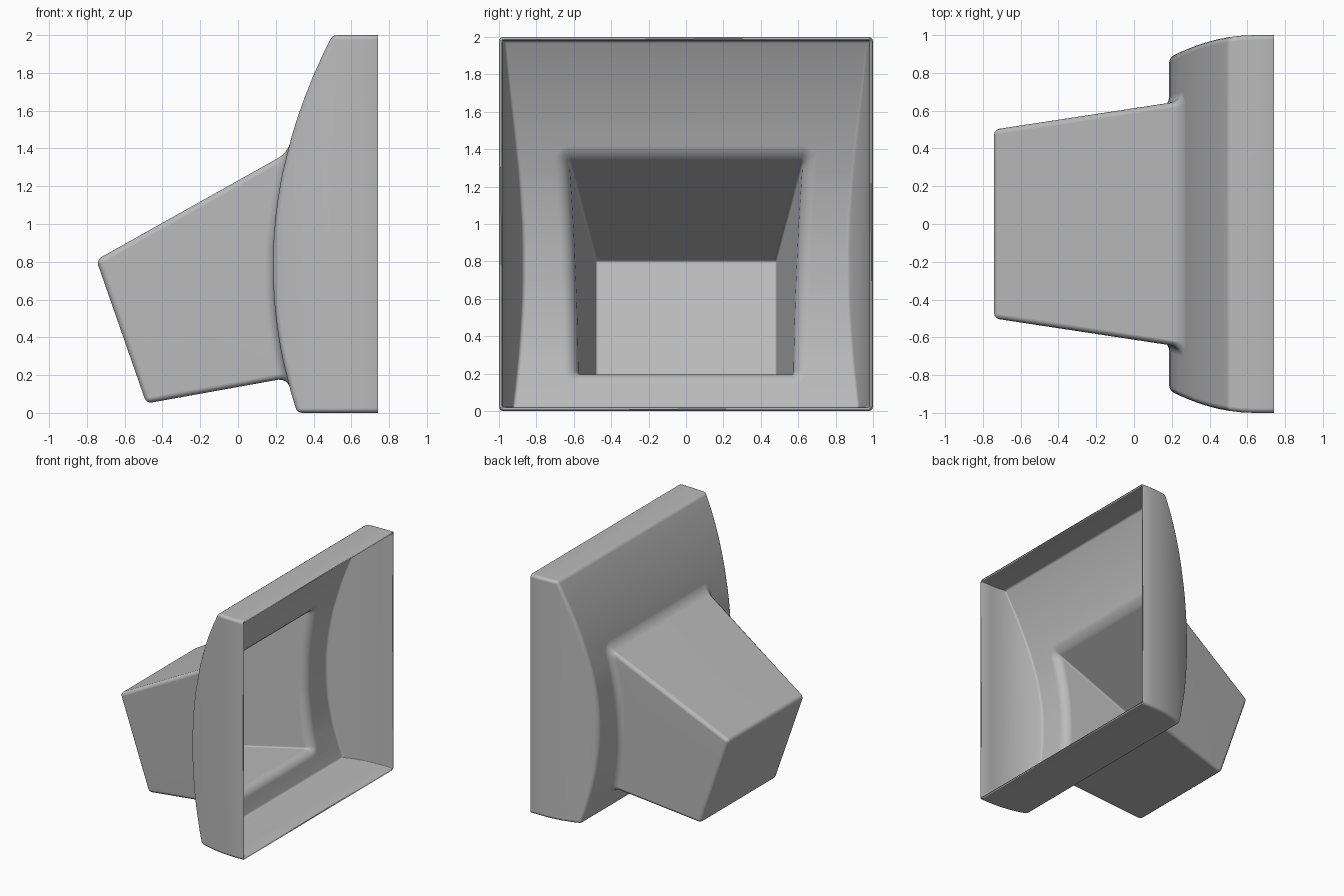
import bpy, bmesh
from mathutils import Vector

cube = bpy.data.objects.get("Cube")
if cube:
    bpy.data.objects.remove(cube, do_unlink=True)

gray = bpy.data.materials.new("plain_gray")
gray.use_nodes = True
COLOR = (0.5, 0.5, 0.5, 1)
gray.diffuse_color = COLOR
gray.node_tree.nodes["Principled BSDF"].inputs["Base Color"].default_value = COLOR


def loft(name, rings, radius):
    """Closed solid through four-cornered rings, with its sharp edges rounded."""
    bm = bmesh.new()
    loops = [[bm.verts.new(p) for p in ring] for ring in rings]
    for a, b in zip(loops, loops[1:]):
        for i in range(4):
            j = (i + 1) % 4
            bm.faces.new((a[i], a[j], b[j], b[i]))
    bm.faces.new(loops[0])
    bm.faces.new(loops[-1])
    bmesh.ops.recalc_face_normals(bm, faces=bm.faces)
    open_x = max(v.co.x for v in bm.verts)
    edges = [e for e in bm.edges if e.calc_face_angle() > 0.4
             and min(v.co.x for v in e.verts) < open_x - 0.001]
    bmesh.ops.bevel(bm, geom=edges, offset=radius, segments=3, profile=0.5,
                    affect='EDGES', clamp_overlap=False)
    mesh = bpy.data.meshes.new(name)
    bm.to_mesh(mesh)
    bm.free()
    mesh.materials.append(gray)
    obj = bpy.data.objects.new(name, mesh)
    bpy.context.collection.objects.link(obj)
    return obj


def rect(x, w, low, high):
    return [(x, -w, low), (x, w, low), (x, w, high), (x, -w, high)]


# Bowed frame: rectangular sections growing along x
MID, BACK, OPEN = 0.78, 0.185, 0.74


def half_width(x):
    return 1 - 0.12 * (max(0, 0.64 - x) / 0.455) ** 2


rings = []
for d in (0.08, 0.17, 0.26, 0.35, 0.43, 0.5, 0.68, 0.78, 0.89, 1.0, 1.11, 1.22):
    x = BACK + 0.2116 * d * d
    rings.append(rect(x, half_width(x), max(0, MID - d), MID + d))
for x in (0.57, 0.64, OPEN):
    rings.append(rect(x, half_width(x), 0, 2))
frame = loft("flared_hood_shell", rings, 0.025)

# Tapered hood: its sides spread with distance from the tilted back plate
top, bottom = Vector((-0.75, 0, 0.81)), Vector((-0.485, 0, 0.05))
tilt = Vector((top.z - bottom.z, 0, bottom.x - top.x)).normalized()


def corner_pair(x, start, slope):
    p = Vector((x, 0, start.z + slope * (x - start.x)))
    w = 0.5 + 0.135 * tilt.dot(p - top)
    return [(p.x, -w, p.z), (p.x, w, p.z)]


def hood_ring(x_low, x_high):
    return corner_pair(x_low, bottom, 0.18) + corner_pair(x_high, top, 0.56)[::-1]


hood = loft("hood_helper", [hood_ring(bottom.x, top.x), hood_ring(0.45, 0.45)], 0.03)

# Join both solids
join = frame.modifiers.new("join", 'BOOLEAN')
join.operation, join.solver, join.object = 'UNION', 'EXACT', hood
graph = bpy.context.evaluated_depsgraph_get()
mesh = bpy.data.meshes.new_from_object(frame.evaluated_get(graph))
frame.modifiers.clear()
frame.data = mesh
bpy.data.objects.remove(hood, do_unlink=True)

# Open the mouth and fillet the inner corner round the hood
bm = bmesh.new()
bm.from_mesh(mesh)
bmesh.ops.remove_doubles(bm, verts=bm.verts, dist=0.0005)
mouth = [f for f in bm.faces if all(v.co.x > OPEN - 0.001 for v in f.verts)]
bmesh.ops.delete(bm, geom=mouth, context='FACES')
seam = [e for e in bm.edges if e.is_manifold and e.calc_face_angle_signed() < -0.3]
bmesh.ops.bevel(bm, geom=seam, offset=0.05, segments=4, profile=0.5,
                affect='EDGES', clamp_overlap=False)
bm.to_mesh(mesh)
bm.free()

# Thin wall, smooth shading
bpy.context.view_layer.objects.active = frame
frame.select_set(True)
bpy.ops.object.shade_smooth_by_angle(angle=0.7)
wall = frame.modifiers.new("wall", 'SOLIDIFY')
wall.thickness, wall.offset, wall.use_even_offset = 0.02, -1, True
normals = frame.modifiers.new("normals", 'WEIGHTED_NORMAL')
normals.keep_sharp = True
